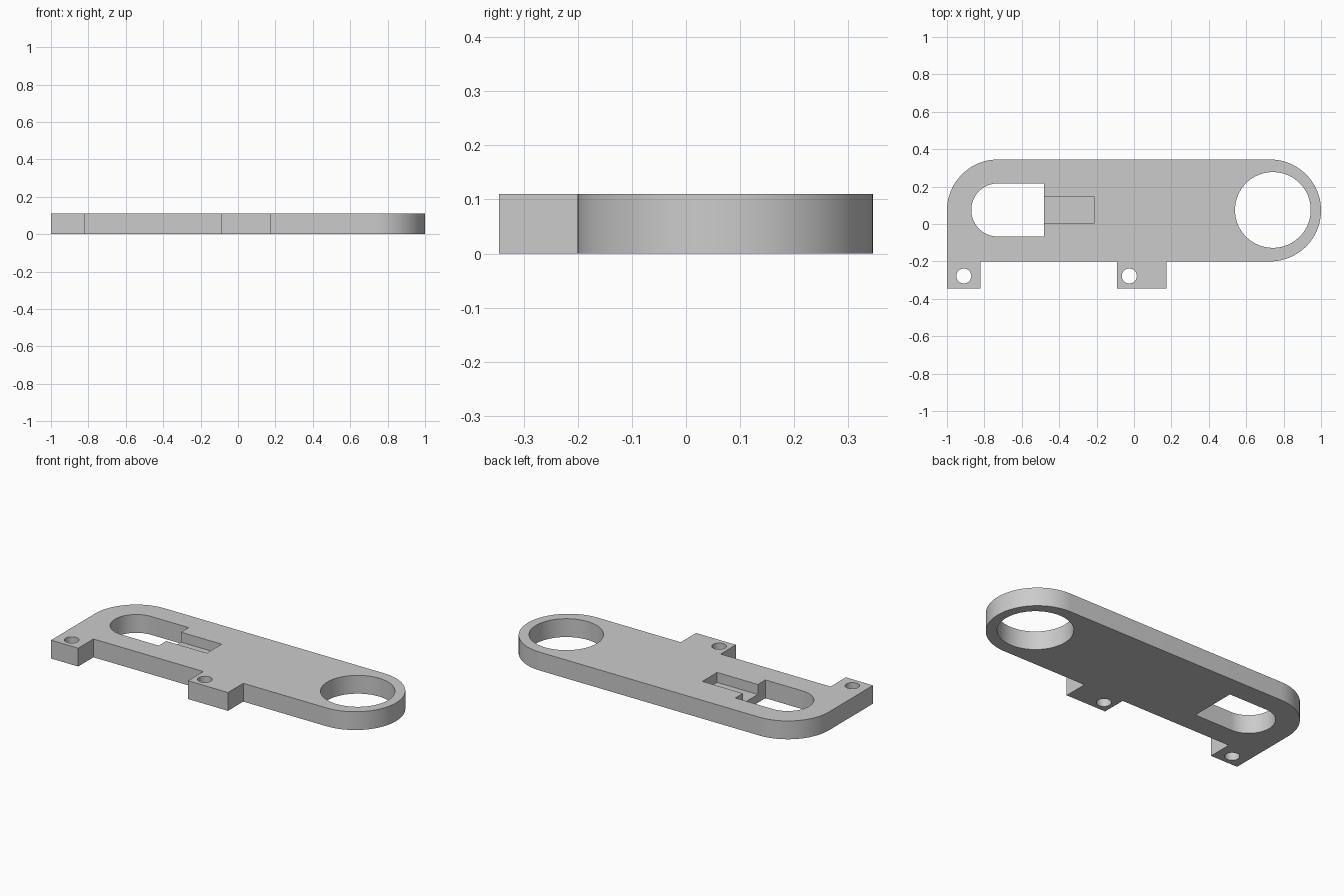
import bpy
import bmesh
from math import cos, sin, radians

THICK = 0.11
MID_Y = 0.0725          # long axis of the plate
END_R = 0.2725          # radius of the rounded ends

cube = bpy.data.objects.get("Cube")
if cube:
    bpy.data.objects.remove(cube)

grey = bpy.data.materials.new("plain grey")
grey.use_nodes = True
grey.diffuse_color = (0.6, 0.6, 0.6, 1)
grey.node_tree.nodes["Principled BSDF"].inputs["Base Color"].default_value = (0.6, 0.6, 0.6, 1)


def arc(cx, cy, r, start, end, steps):
    """Points along an arc, angles in degrees."""
    angles = [radians(start + (end - start) * i / steps) for i in range(steps + 1)]
    return [(cx + r * cos(a), cy + r * sin(a)) for a in angles]


def circle(cx, cy, r, steps):
    return arc(cx, cy, r, 0, 360, steps)[:-1]


def prism(name, outline, z0, z1):
    """Extrude a counter-clockwise outline from z0 to z1."""
    bm = bmesh.new()
    base = bm.faces.new([bm.verts.new((x, y, z0)) for x, y in outline])
    top = bmesh.ops.extrude_face_region(bm, geom=[base])["geom"]
    bmesh.ops.translate(bm, vec=(0, 0, z1 - z0),
                        verts=[v for v in top if isinstance(v, bmesh.types.BMVert)])
    bmesh.ops.recalc_face_normals(bm, faces=bm.faces)
    mesh = bpy.data.meshes.new(name)
    bm.to_mesh(mesh)
    bm.free()
    mesh.materials.append(grey)
    obj = bpy.data.objects.new(name, mesh)
    bpy.context.collection.objects.link(obj)
    return obj


# Plate outline with rounded ends and two mounting tabs on the front edge
FRONT, TAB = -0.2, -0.345
outline = [(-1, TAB), (-0.82, TAB), (-0.82, FRONT),
           (-0.09, FRONT), (-0.09, TAB), (0.175, TAB), (0.175, FRONT)]
outline += arc(1 - END_R, MID_Y, END_R, -90, 90, 48)
outline += arc(END_R - 1, MID_Y, END_R, 90, 180, 24)
plate = prism("mounting_plate", outline, 0, THICK)

# Cutters: round hole, rounded slot, blind pocket and screw holes
slot = [(-0.48, -0.067), (-0.48, 0.217)] + arc(-0.728, 0.075, 0.142, 90, 270, 40)
pocket = [(-0.55, 0.005), (-0.21, 0.005), (-0.21, 0.145), (-0.55, 0.145)]
cutters = [
    prism("large_hole_cutter", circle(0.7425, 0.075, 0.2025, 80), -0.1, 0.3),
    prism("slot_cutter", slot, -0.1, 0.3),
    prism("pocket_cutter", pocket, THICK - 0.06, 0.3),
]
for x in (-0.91, -0.025):
    cutters.append(prism("screw_hole_cutter", circle(x, -0.278, 0.04, 32), -0.1, 0.3))

for cutter in cutters:
    cutter.hide_render = True
    cut = plate.modifiers.new(cutter.name, 'BOOLEAN')
    cut.operation = 'DIFFERENCE'
    cut.solver = 'EXACT'
    cut.object = cutter

# Bake the cuts and discard the cutters
graph = bpy.context.evaluated_depsgraph_get()
baked = bpy.data.meshes.new_from_object(plate.evaluated_get(graph))
plate.modifiers.clear()
plate.data = baked
for cutter in cutters:
    bpy.data.objects.remove(cutter)

# Smooth curved walls, crisp edges
for obj in bpy.context.selected_objects:
    obj.select_set(False)
plate.select_set(True)
bpy.context.view_layer.objects.active = plate
bpy.ops.object.shade_smooth_by_angle(angle=radians(30))
